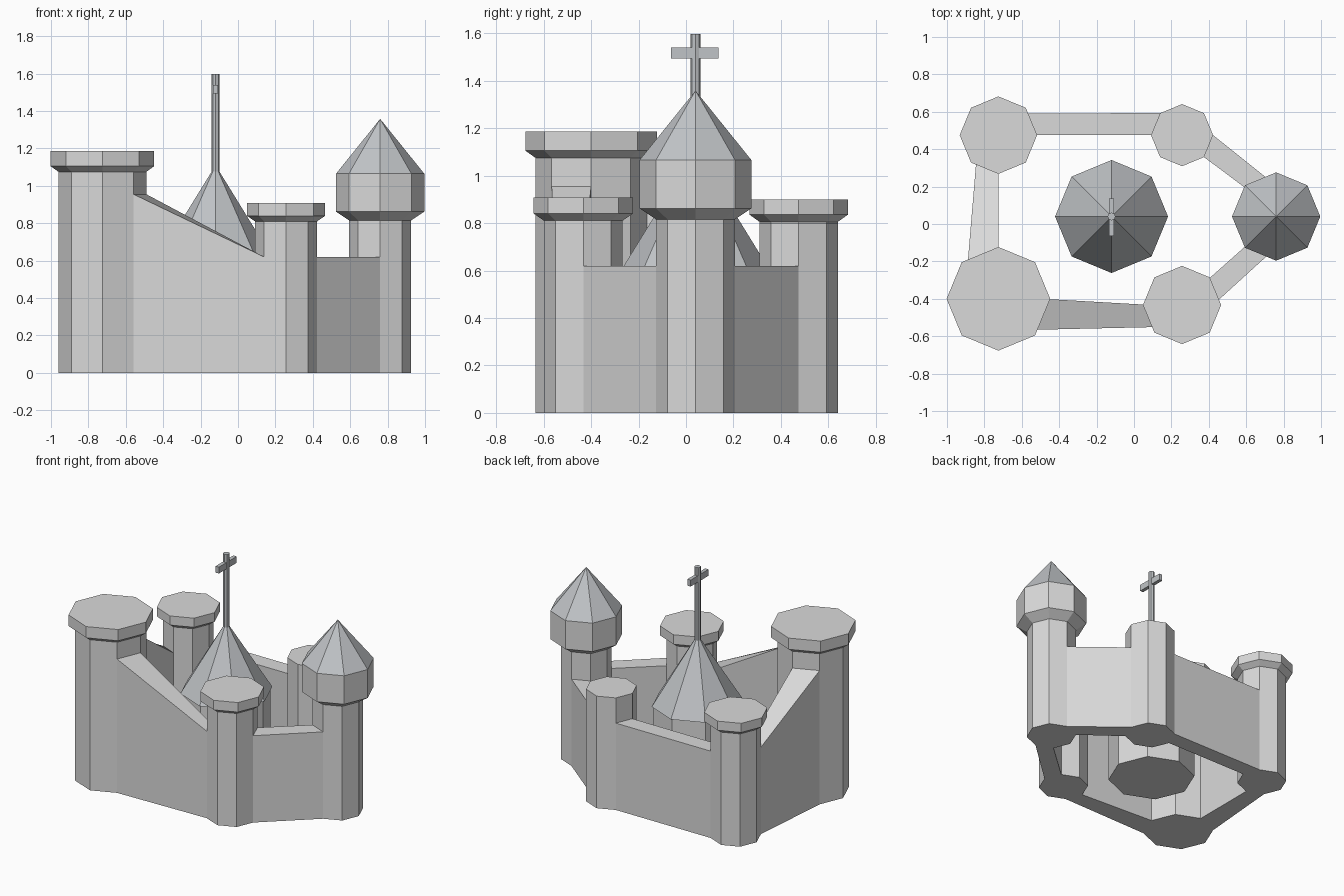
import bpy, bmesh, math
from mathutils import Vector

if "Cube" in bpy.data.objects:
    bpy.data.objects.remove(bpy.data.objects["Cube"])


def material(name, rgb):
    m = bpy.data.materials.new(name)
    m.diffuse_color = (*rgb, 1)
    m.use_nodes = True
    m.node_tree.nodes["Principled BSDF"].inputs["Base Color"].default_value = m.diffuse_color
    return m


STONE = material("pale stone", (0.70, 0.70, 0.70))
ROOF = material("slate grey", (0.53, 0.55, 0.57))


def finish(bm, name, mat):
    bmesh.ops.recalc_face_normals(bm, faces=bm.faces)
    me = bpy.data.meshes.new(name)
    bm.to_mesh(me)
    bm.free()
    me.materials.append(mat)
    ob = bpy.data.objects.new(name, me)
    bpy.context.collection.objects.link(ob)
    return ob


def corner(centre, r, k, z):
    """Corner k of an octagon, counted from +x."""
    a = k * math.pi / 4
    return Vector((centre[0] + r * math.cos(a), centre[1] + r * math.sin(a), z))


def lathe(name, centre, profile, mat):
    """Closed eight-sided turned solid from (radius, z) pairs; radius 0 is a tip."""
    bm = bmesh.new()
    rings = []
    for r, z in profile:
        n = 8 if r > 0 else 1
        rings.append([bm.verts.new(corner(centre, r, k, z)) for k in range(n)])
    for lo, hi in zip(rings, rings[1:]):
        for k in range(8):
            j = (k + 1) % 8
            if len(hi) == 1:
                bm.faces.new((lo[k], lo[j], hi[0]))
            else:
                bm.faces.new((lo[k], lo[j], hi[j], hi[k]))
    for ring in (rings[0], rings[-1]):
        if len(ring) == 8:
            bm.faces.new(ring)
    return finish(bm, name, mat)


# Tower positions and shaft radii
BIG, BACK_L = ((-0.725, -0.40), 0.235), ((-0.725, 0.475), 0.165)
BACK_R, FRONT_R = ((0.257, 0.475), 0.166), ((0.257, -0.433), 0.166)
EAST = ((0.76, 0.04), 0.166)
KEEP = (-0.12, 0.04)


# Towers with flared flat caps
def capped_tower(name, tower, cap_r, z_shaft, z_flare, z_top):
    c, r = tower
    lathe(name, c, [(r, 0), (r, z_shaft), (cap_r, z_flare), (cap_r, z_top)], STONE)


capped_tower("big_tower", BIG, 0.277, 1.075, 1.105, 1.185)
capped_tower("back_left_tower", BACK_L, 0.207, 0.805, 0.835, 0.90)
capped_tower("front_right_tower", FRONT_R, 0.209, 0.81, 0.84, 0.908)

# Plain tower without a cap
lathe("back_right_tower", BACK_R[0], [(BACK_R[1], 0), (BACK_R[1], 0.80)], STONE)

# East tower with a wide head and pointed roof
lathe("east_tower", EAST[0],
      [(0.166, 0), (0.166, 0.815), (0.236, 0.862), (0.236, 1.065)], STONE)
lathe("east_roof", EAST[0], [(0.236, 1.065), (0, 1.358)], ROOF)

# Central keep, its roof and the cross
lathe("keep", KEEP, [(0.29, 0), (0.29, 0.62)], STONE)
lathe("keep_roof", KEEP, [(0.302, 0.62), (0, 1.11)], ROOF)
lathe("cross_post", KEEP, [(0.021, 1.06), (0.021, 1.597)], ROOF)
bm = bmesh.new()
bmesh.ops.create_cube(bm, size=1)
for v in bm.verts:
    v.co = Vector((KEEP[0] + v.co.x * 0.026, KEEP[1] - 0.003 + v.co.y * 0.2,
                   1.517 + v.co.z * 0.046))
finish(bm, "cross_bar", ROOF)


# Curtain walls, each bridging one side of an octagon tower to a side of the next
def wall(name, t0, k0, z0, t1, k1, z1):
    bm = bmesh.new()
    ends = []
    for (c, r), k, z in ((t0, k0, z0), (t1, k1, z1)):
        pts = (corner(c, r, k, 0), corner(c, r, k + 1, 0),
               corner(c, r, k + 1, z), corner(c, r, k, z))
        ends.append([bm.verts.new(p) for p in pts])
    a, b = ends
    b = [b[1], b[0], b[3], b[2]]  # facing sides run in opposite order
    for i in range(4):
        j = (i + 1) % 4
        bm.faces.new((a[i], a[j], b[j], b[i]))
    bm.faces.new(a)
    bm.faces.new(b)
    finish(bm, name, STONE)


wall("front_wall", BIG, 7, 0.955, FRONT_R, 4, 0.62)
wall("left_wall", BIG, 2, 0.955, BACK_L, 5, 0.62)
wall("back_wall", BACK_L, 0, 0.62, BACK_R, 3, 0.62)
wall("back_right_wall", BACK_R, 7, 0.62, EAST, 2, 0.62)
wall("front_right_wall", FRONT_R, 0, 0.62, EAST, 5, 0.62)
